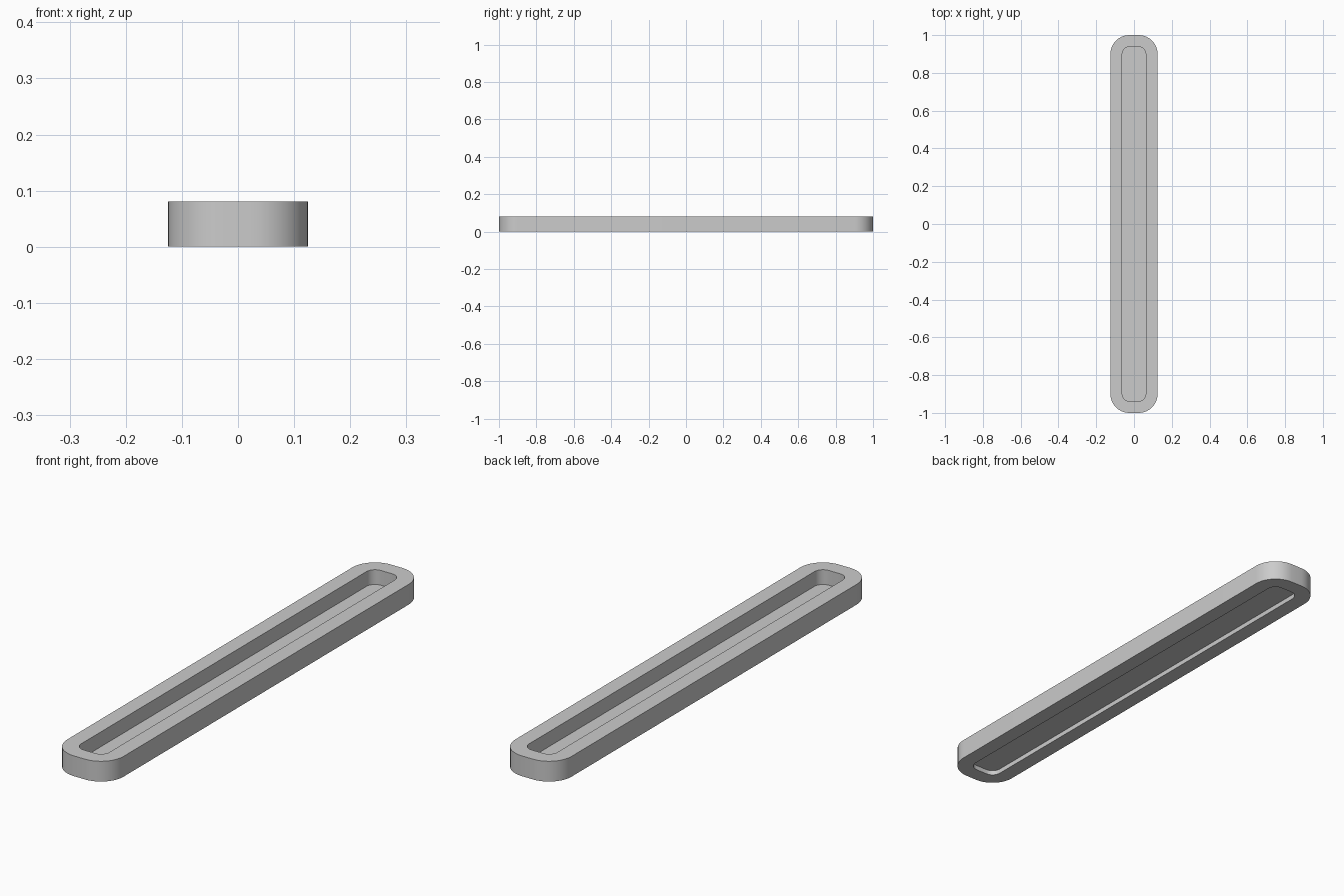
import bpy, bmesh, math

if "Cube" in bpy.data.objects:
    bpy.data.objects.remove(bpy.data.objects["Cube"])

HEIGHT = 0.081


def rounded_outline(hx, hy, r, steps=10):
    """Counter-clockwise rounded rectangle points."""
    pts = []
    for i, (sx, sy) in enumerate([(1, 1), (-1, 1), (-1, -1), (1, -1)]):
        for k in range(steps + 1):
            a = math.pi / 2 * (i + k / steps)
            pts.append((sx * (hx - r) + r * math.cos(a),
                        sy * (hy - r) + r * math.sin(a)))
    return pts


def build(name, rings, closed_ring):
    """Skin a sequence of (outline, z) rings; loop round or cap the ends."""
    bm = bmesh.new()
    loops = [[bm.verts.new((x, y, z)) for x, y in pts] for pts, z in rings]
    pairs = list(zip(loops, loops[1:]))
    if closed_ring:
        pairs.append((loops[-1], loops[0]))
    else:
        bm.faces.new(loops[0])
        bm.faces.new(loops[-1])
    for a, b in pairs:
        n = len(a)
        for i in range(n):
            j = (i + 1) % n
            bm.faces.new((a[i], a[j], b[j], b[i]))
    bmesh.ops.recalc_face_normals(bm, faces=bm.faces)
    mesh = bpy.data.meshes.new(name)
    bm.to_mesh(mesh)
    bm.free()
    obj = bpy.data.objects.new(name, mesh)
    bpy.context.collection.objects.link(obj)
    bpy.ops.object.select_all(action='DESELECT')
    obj.select_set(True)
    bpy.context.view_layer.objects.active = obj
    bpy.ops.object.shade_smooth_by_angle(angle=math.radians(30))
    return obj


outer = rounded_outline(0.125, 1.0, 0.1)
inner = rounded_outline(0.0625, 0.9375, 0.0375)

# Raised rim around the long slot
build("rim", [(outer, 0), (outer, HEIGHT), (inner, HEIGHT), (inner, 0)], True)

# Thin floor, recessed from both the top and the underside
build("recessed_floor", [(inner, 0.019), (inner, 0.022)], False)
